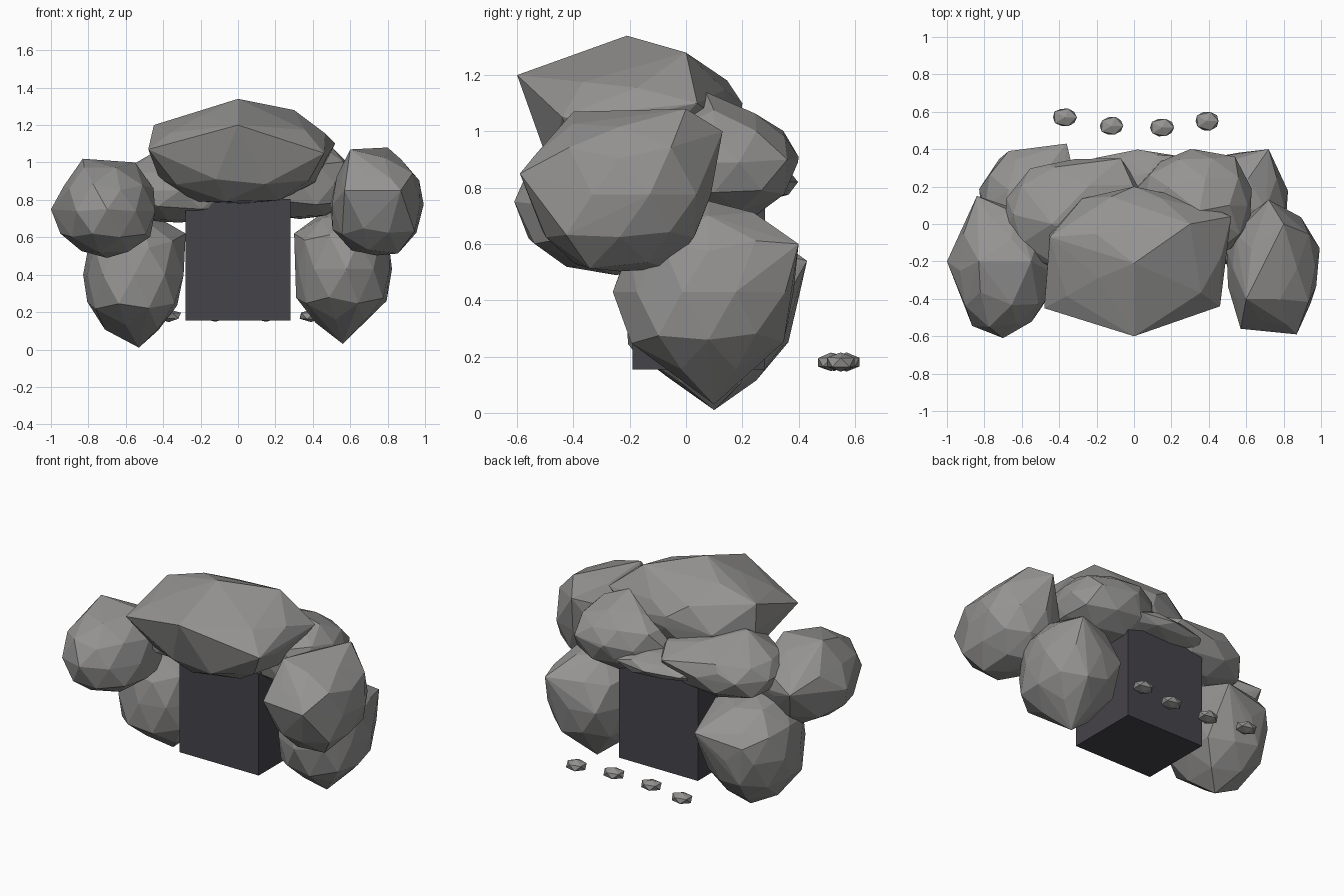
import bpy
import bmesh
import random
from mathutils import Vector

cube = bpy.data.objects.get("Cube")
if cube:
    bpy.data.objects.remove(cube, do_unlink=True)


def material(name, rgb):
    mat = bpy.data.materials.new(name)
    mat.use_nodes = True
    mat.diffuse_color = (*rgb, 1)
    mat.node_tree.nodes["Principled BSDF"].inputs["Base Color"].default_value = (*rgb, 1)
    return mat


stone = material("grey stone", (0.3, 0.295, 0.29))
dark = material("dark cave interior", (0.06, 0.057, 0.068))


def add_object(name, bm, mat):
    mesh = bpy.data.meshes.new(name)
    bm.to_mesh(mesh)
    bm.free()
    mesh.materials.append(mat)
    obj = bpy.data.objects.new(name, mesh)
    bpy.context.collection.objects.link(obj)
    return obj


def rock(name, seed, low, high, corners=(), bulge=2.4, detail=2):
    """Chipped boulder inside the box low..high, with a few protruding corners.
    A bulge above two makes the ellipsoid squarer."""
    rng = random.Random(seed)
    low, high = Vector(low), Vector(high)
    centre, radius = (low + high) / 2, (high - low) / 2
    bm = bmesh.new()
    bmesh.ops.create_icosphere(bm, subdivisions=detail, radius=1)
    for v in bm.verts:
        swell = sum(abs(c) ** bulge for c in v.co) ** (-1 / bulge)
        v.co = centre + v.co * radius * swell * rng.uniform(0.9, 1)
    for corner in corners:
        bm.verts.new(corner)
    hull = bmesh.ops.convex_hull(bm, input=bm.verts[:])
    loose = set(hull["geom_interior"]) | set(hull["geom_unused"])
    bmesh.ops.delete(bm, geom=[g for g in loose if isinstance(g, bmesh.types.BMVert)],
                     context="VERTS")
    bmesh.ops.recalc_face_normals(bm, faces=bm.faces[:])
    return add_object(name, bm, stone)


# Dark block that forms the cave mouth
bm = bmesh.new()
bmesh.ops.create_cube(bm, size=1)
for v in bm.verts:
    v.co = v.co * Vector((0.56, 0.47, 0.65)) + Vector((0, 0.045, 0.48))
add_object("cave_interior", bm, dark)

# Capstone over the entrance
rock("capstone", 3, (-0.47, -0.55, 0.76), (0.5, 0.2, 1.3),
     [(0, -0.21, 1.34), (0, -0.6, 1.2), (-0.48, -0.45, 1.07), (0.46, -0.44, 1.05),
      (0.52, 0.04, 1.1), (-0.45, -0.07, 1.2), (0.3, 0, 1.28), (0, 0.2, 1.1)])

# Upper side boulders
rock("upper_right_boulder", 5, (-0.97, -0.6, 0.48), (-0.43, 0.1, 1),
     [(-0.83, -0.2, 1.02), (-0.55, -0.2, 1), (-1, -0.2, 0.75), (-0.7, -0.61, 0.75),
      (-0.84, 0.15, 0.8)])
rock("upper_left_boulder", 8, (0.48, -0.57, 0.48), (1, 0.1, 1.07),
     [(0.6, -0.4, 1.07), (0.8, 0, 1.08), (0.72, 0.13, 1), (0.87, -0.59, 0.85),
      (0.57, -0.56, 0.85)])

# Lower side boulders
rock("lower_right_boulder", 11, (-0.84, -0.24, 0.07), (-0.27, 0.41, 0.73),
     [(-0.53, 0.1, 0.01), (-0.67, 0.39, 0.5), (-0.36, 0.43, 0.54), (-0.28, 0.1, 0.62)])
rock("lower_left_boulder", 14, (0.29, -0.24, 0.1), (0.84, 0.4, 0.76),
     [(0.56, 0.1, 0.03), (0.58, -0.26, 0.43), (0.72, 0.4, 0.6), (0.3, 0.1, 0.62)])

# Boulders behind the capstone
rock("back_right_boulder", 17, (-0.72, -0.25, 0.67), (0.1, 0.35, 1.03),
     [(-0.45, 0.32, 0.9), (-0.07, 0.35, 0.9), (-0.44, 0, 1.06)])
rock("back_left_boulder", 21, (0, -0.2, 0.68), (0.66, 0.4, 1.1),
     [(0.3, 0.4, 0.91), (0.35, 0.07, 1.14), (0.54, 0.36, 0.9)])
rock("back_slab", 24, (-0.36, -0.1, 0.74), (0.4, 0.4, 0.9))

# Pebbles scattered behind
for i, (x, y) in enumerate([(-0.37, 0.57), (-0.12, 0.525), (0.15, 0.515), (0.39, 0.55)]):
    rock(f"pebble_{i + 1}", 30 + i, (x - 0.07, y - 0.055, 0.145),
         (x + 0.07, y + 0.055, 0.215), detail=1)
